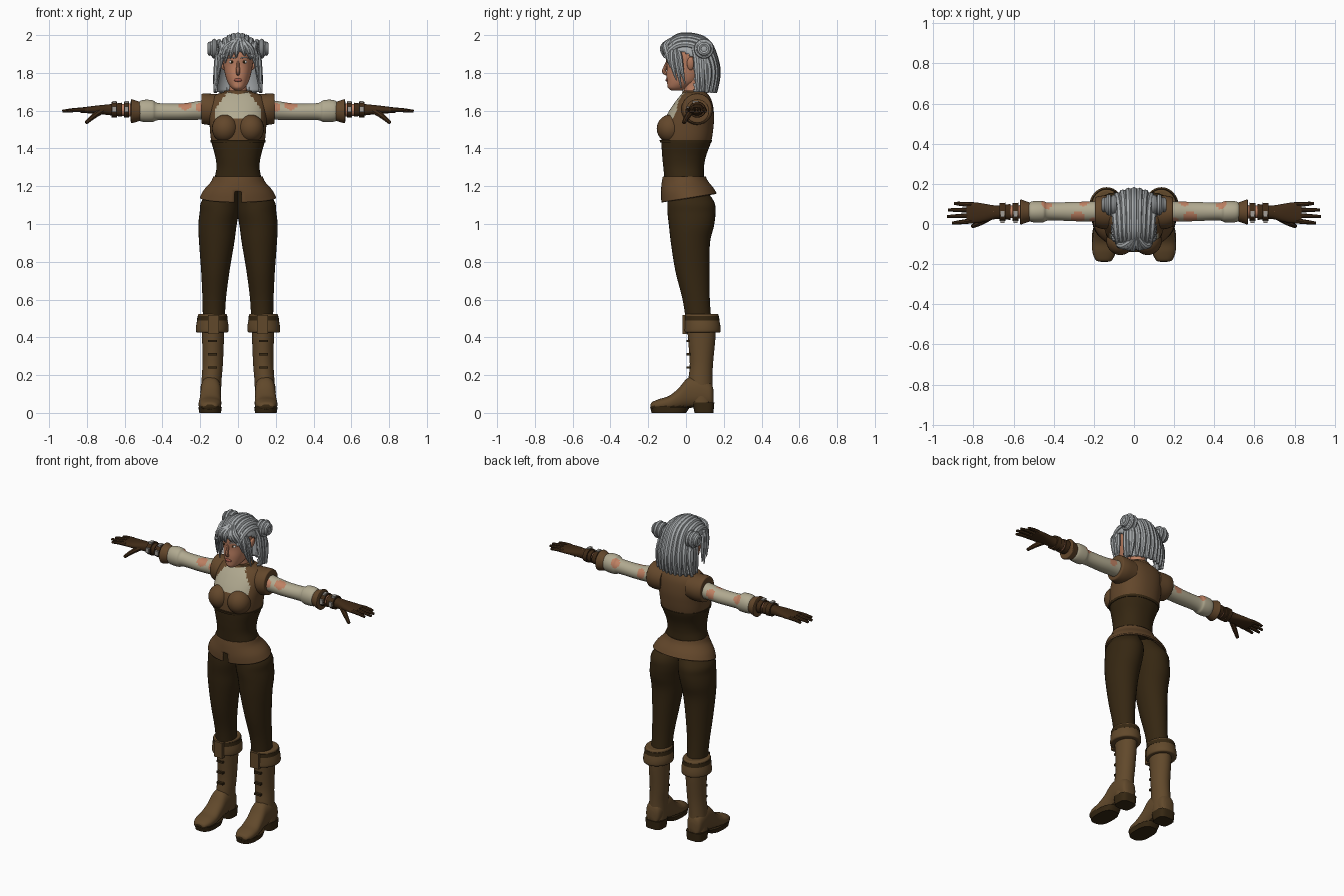
import bpy, bmesh, math
from mathutils import Vector, Matrix

old = bpy.data.objects.get("Cube")
if old:
    bpy.data.objects.remove(old, do_unlink=True)


def material(name, *rgb):
    m = bpy.data.materials.new(name)
    m.use_nodes = True
    m.diffuse_color = (*rgb, 1)
    bsdf = next(n for n in m.node_tree.nodes if n.type == 'BSDF_PRINCIPLED')
    bsdf.inputs["Base Color"].default_value = (*rgb, 1)
    bsdf.inputs["Roughness"].default_value = .8
    return m


HAIR = material("silver_hair", .38, .4, .41)
SKIN = material("skin", .52, .22, .125)
VEST = material("brown_leather", .125, .063, .024)
DARK = material("dark_cloth", .036, .02, .006)
SHIRT = material("cream_linen", .44, .4, .28)
BOOT = material("boot_leather", .12, .066, .024)
GLOVE = material("glove_leather", .05, .023, .008)
METAL = material("buckle_metal", .36, .34, .31)
LIPS = material("lips", .36, .1, .07)
WHITE = material("eye_white", .6, .6, .58)
parts = []


def finish(name, bm, mats, paint=None, mirror=False, solid=0):
    bmesh.ops.recalc_face_normals(bm, faces=bm.faces)
    for f in bm.faces:
        f.material_index = paint(f.calc_center_median()) if paint else 0
    me = bpy.data.meshes.new(name)
    bm.to_mesh(me)
    bm.free()
    for m in mats:
        me.materials.append(m)
    ob = bpy.data.objects.new(name, me)
    bpy.context.collection.objects.link(ob)
    if solid:
        mod = ob.modifiers.new("thickness", 'SOLIDIFY')
        mod.thickness, mod.offset = solid, 0
    if mirror:
        ob.modifiers.new("mirror", 'MIRROR')
    parts.append(ob)
    return ob


def blend(p, i, t):
    # Catmull-Rom blend between ring i and ring i + 1
    a, b, c, d = (p[max(0, min(len(p) - 1, i + k))] for k in (-1, 0, 1, 2))
    return [w + t / 2 * (x - v + t * (2*v - 5*w + 4*x - y + t * (3*w - v - 3*x + y)))
            for v, w, x, y in zip(a, b, c, d)]


def loft(name, axis, rings, *mats, sides=32, steps=5, power=1, cut=None, shape=None, **kw):
    """Each ring: position on the axis, then min and max of the other two axes."""
    full = [blend(rings, i, s / steps) for i in range(len(rings) - 1) for s in range(steps)]
    full.append(rings[-1])
    bm, loops = bmesh.new(), []
    for t, a0, a1, b0, b1 in full:
        loop = []
        for k in range(sides):
            ang = math.tau * k / sides
            c, s = (math.copysign(abs(v) ** power, v) for v in (math.cos(ang), math.sin(ang)))
            co = [(a0 + a1 + (a1 - a0) * c) / 2, (b0 + b1 + (b1 - b0) * s) / 2]
            co.insert("xyz".index(axis), t)
            loop.append(bm.verts.new(shape(*co) if shape else co))
        loops.append(loop)
    for lo, hi in zip(loops, loops[1:]):
        for k in range(sides):
            n = (k + 1) % sides
            bm.faces.new((lo[k], lo[n], hi[n], hi[k]))
    for end in (loops[0], loops[-1]):
        bm.faces.new(end)
    if cut:
        gone = [f for f in bm.faces if cut(f.calc_center_median())]
        bmesh.ops.delete(bm, geom=gone, context='FACES')
    return finish(name, bm, mats, **kw)


def ball(name, at, size, mat, turn=0, **kw):
    bm = bmesh.new()
    m = Matrix.Translation(at) @ Matrix.Rotation(turn, 4, 'Y') @ Matrix.Diagonal((*size, 1))
    bmesh.ops.create_uvsphere(bm, u_segments=24, v_segments=14, radius=1, matrix=m)
    return finish(name, bm, [mat], **kw)


def block(name, at, size, mat, **kw):
    bm = bmesh.new()
    bmesh.ops.create_cube(bm, size=1, matrix=Matrix.Translation(at) @ Matrix.Diagonal((*size, 1)))
    return finish(name, bm, [mat], **kw)


def tubes(name, paths, mat, radius, taper, mirror=False, cyclic=False):
    cu = bpy.data.curves.new(name, 'CURVE')
    cu.dimensions, cu.bevel_depth, cu.bevel_resolution = '3D', radius, 2
    cu.resolution_u, cu.use_fill_caps = 5, True
    for path in paths:
        sp = cu.splines.new('NURBS')
        sp.points.add(len(path) - 1)
        for i, (p, co) in enumerate(zip(sp.points, path)):
            p.co = (*co, 1)
            p.radius = taper[min(i, len(taper) - 1)]
        sp.order_u, sp.use_endpoint_u, sp.use_cyclic_u = 3, not cyclic, cyclic
    cu.materials.append(mat)
    ob = bpy.data.objects.new(name, cu)
    bpy.context.collection.objects.link(ob)
    bpy.ops.object.select_all(action='DESELECT')
    ob.select_set(True)
    bpy.context.view_layer.objects.active = ob
    bpy.ops.object.convert(target='MESH')
    ob = bpy.context.view_layer.objects.active
    if mirror:
        ob.modifiers.new("mirror", 'MIRROR')
    parts.append(ob)


def sym(*rows):
    # rings centred on x = 0, given as z, half width, front, back
    return [(z, -w, w, f, b) for z, w, f, b in rows]


# Torso: corset, vest and the shirt window
def torso_paint(c):
    if c.z < 1.44:
        return 0
    window = c.y < .02 and c.z > 1.56 and abs(c.x) < .118 - max(0, c.z - 1.61) * .7
    return 2 if window else 1


loft("torso", 'z', sym((1.2, .127, -.11, .09), (1.24, .124, -.114, .094), (1.3, .114, -.12, .095),
     (1.36, .121, -.126, .106), (1.44, .142, -.13, .134), (1.52, .15, -.125, .146),
     (1.58, .153, -.1, .148), (1.64, .15, -.062, .14), (1.68, .125, -.03, .122),
     (1.7, .07, -.01, .1)), DARK, VEST, SHIRT, sides=64, steps=8, power=.88, paint=torso_paint)
ball("bust_cup", (.068, -.083, 1.505), (.07, .072, .074), VEST, mirror=True)
loft("corset_hem", 'z', sym((1.432, .145, -.138, .135), (1.446, .147, -.14, .139)), DARK, power=.88)
loft("vest_shoulder", 'x', [(.09, -.02, .14, 1.53, 1.685), (.15, -.025, .142, 1.525, 1.69),
     (.188, -.015, .135, 1.53, 1.69), (.194, -.008, .128, 1.54, 1.68)], VEST, mirror=True)
loft("collar", 'z', sym((1.66, .1, -.045, .125), (1.69, .078, -.022, .11), (1.708, .072, -.02, .105)), VEST)
loft("peplum", 'z', sym((1.25, .126, -.118, .1), (1.22, .14, -.124, .112), (1.175, .178, -.128, .14),
     (1.135, .198, -.126, .158)), VEST, sides=64, solid=.01,
     shape=lambda x, y, z: (x, y, z + (1.25 - z) * y * 1.4),
     cut=lambda c: abs(c.y) < .07 and abs(c.x) < .05 or c.y < 0 and abs(c.x) < (1.2 - c.z) * .3)

# Legs and boots
loft("trouser_leg", 'z', [(1.2, .0, .13, -.09, .09), (1.12, -.006, .193, -.098, .148),
     (1.06, -.004, .203, -.098, .156), (.99, .008, .21, -.09, .148), (.9, .02, .206, -.08, .127),
     (.75, .045, .195, -.056, .124), (.6, .064, .188, -.018, .126), (.48, .07, .186, .0, .135)],
     DARK, mirror=True)
loft("boot_shaft", 'z', [(.48, .07, .192, .005, .158), (.4, .074, .19, .01, .156),
     (.26, .08, .188, .02, .143), (.16, .088, .194, .012, .14), (.05, .09, .202, .02, .144)],
     BOOT, mirror=True)
loft("boot_cuff", 'z', [(.425, .064, .208, .0, .168), (.43, .052, .222, -.01, .182),
     (.46, .05, .222, -.01, .182), (.5, .058, .214, -.008, .174), (.522, .06, .21, -.005, .17),
     (.524, .075, .19, .005, .155)], BOOT, steps=4, mirror=True)
loft("cuff_band", 'z', [(.488, .054, .217, -.01, .177), (.512, .056, .215, -.009, .175)],
     DARK, mirror=True)
block("cuff_flap", (.13, -.006, .468), (.06, .026, .1), BOOT, mirror=True)
loft("foot", 'y', [(-.188, .125, .172, .02, .045), (-.178, .108, .192, .015, .058),
     (-.14, .092, .207, .012, .074), (-.09, .088, .208, .012, .09), (-.04, .09, .202, .015, .13),
     (.01, .09, .198, .025, .185), (.07, .09, .2, .03, .19), (.13, .1, .194, .03, .16),
     (.146, .125, .17, .04, .12)], BOOT, DARK, power=.85, mirror=True,
     paint=lambda c: 1 if c.z < .036 else 0)
loft("sole", 'z', [(.0, .09, .205, -.182, .0), (.03, .086, .21, -.19, .02)], DARK, power=.75, mirror=True)
loft("heel", 'z', [(.0, .092, .2, .045, .145), (.055, .088, .204, .035, .15)], DARK, power=.6, mirror=True)
for i in range(3):
    block("boot_lace", (.135, .013, .24 + i * .07), (.045, .02, .012), DARK, mirror=True)


# Arms, with bare patches on the sleeve
def sleeve_paint(c):
    spots = ((.28, .03, 1.635, .035), (.2, .02, 1.62, .025), (.44, .09, 1.62, .03), (.25, .1, 1.61, .03))
    return any((c - Vector(s[:3])).length < s[3] for s in spots)


loft("sleeve", 'x', [(.14, .01, .115, 1.55, 1.66), (.2, .012, .112, 1.552, 1.652),
     (.3, .014, .11, 1.55, 1.638), (.42, .018, .106, 1.55, 1.64), (.455, .008, .114, 1.54, 1.656),
     (.51, .01, .112, 1.542, 1.655), (.54, .03, .092, 1.56, 1.63)], SHIRT, SKIN, sides=48,
     steps=8, paint=sleeve_paint, mirror=True)
loft("sleeve_cuff", 'x', [(.515, .014, .106, 1.548, 1.645), (.545, .004, .116, 1.538, 1.655),
     (.565, -.002, .122, 1.535, 1.66), (.568, .015, .105, 1.55, 1.64)], VEST, mirror=True)
loft("forearm", 'x', [(.53, .027, .095, 1.565, 1.64), (.7, .032, .088, 1.58, 1.632)], SKIN, mirror=True)
for x in (.59, .655):
    loft("wrist_strap", 'x', [(x - .014, .014, .106, 1.563, 1.648), (x + .014, .014, .104, 1.565, 1.646)],
         GLOVE, steps=2, mirror=True)
    block("wrist_buckle", (x, .013, 1.608), (.022, .014, .03), METAL, mirror=True)
    block("top_buckle", (x, .05, 1.645), (.02, .03, .014), METAL, mirror=True)
loft("glove", 'x', [(.615, .02, .1, 1.568, 1.642), (.68, .026, .092, 1.576, 1.634),
     (.74, .012, .1, 1.582, 1.628), (.79, .004, .108, 1.586, 1.622), (.835, .004, .108, 1.588, 1.616)],
     GLOVE, power=.85, mirror=True)
fingers = [[(.81, .015 + i * .027, 1.604), (.86, .01 + i * .03, 1.606), (tip, .004 + i * .033, 1.597)]
           for i, tip in enumerate((.905, .93, .925, .895))]
tubes("glove_fingers", fingers, GLOVE, .0125, (1, .95, .6), mirror=True)
tubes("glove_thumb", [[(.72, .035, 1.6), (.765, .005, 1.575), (.805, -.012, 1.535)]],
      GLOVE, .016, (1.1, 1, .6), mirror=True)

# Head and face
loft("neck", 'z', sym((1.66, .055, -.01, .09), (1.72, .046, -.012, .08), (1.78, .05, -.02, .08)), SKIN)
loft("head", 'z', sym((1.708, .018, -.08, -.02), (1.722, .036, -.096, .01), (1.75, .055, -.1, .06),
     (1.79, .068, -.103, .09), (1.84, .077, -.102, .108), (1.9, .083, -.108, .118),
     (1.95, .07, -.09, .105), (1.98, .03, -.04, .06)), SKIN, power=.92)
tubes("nose", [[(0, -.1, 1.86), (0, -.112, 1.825), (0, -.12, 1.803), (0, -.1, 1.793)]],
      SKIN, .012, (.5, .8, 1, .7))
ball("lips", (0, -.1, 1.762), (.022, .008, .009), LIPS)
ball("eye", (.032, -.091, 1.858), (.016, .009, .008), WHITE, mirror=True)
ball("iris", (.032, -.098, 1.858), (.006, .004, .007), DARK, mirror=True)
tubes("eyebrow", [[(.014, -.105, 1.878), (.035, -.102, 1.886), (.054, -.088, 1.878)]],
      HAIR, .004, (1, 1, .4), mirror=True)
ball("ear", (.084, .025, 1.85), (.012, .02, .036), SKIN, turn=.25, mirror=True)

# Hair: cap, swept locks, fringe and two buns
loft("hair_cap", 'z', sym((1.69, .118, .0, .15), (1.76, .115, -.04, .155), (1.83, .108, -.08, .153),
     (1.9, .104, -.115, .145), (1.95, .09, -.108, .125), (1.98, .06, -.07, .09), (1.992, .02, -.01, .04)),
     HAIR, sides=48, solid=.008,
     cut=lambda c: c.z < 1.7 or c.z < 1.91 and c.y < .045 - max(0, c.z - 1.88) * 2)
swept = []
for i in range(9):
    x = (i - 4) / 4
    drop = .045 * x * x
    swept.append([(x * .075, -.112, 1.925 - drop), (x * .085, -.07, 1.99 - drop), (x * .09, .02, 2 - drop),
                  (x * .095, .12 - drop, 1.97 - drop), (x * .108, .163 - drop, 1.85),
                  (x * .116, .168 - drop, 1.77), (x * .12, .155 - drop, 1.695)])
tubes("swept_locks", swept, HAIR, .019, (.6, .9, 1, 1, 1, .9, .5))
side = [[(.085, y - .02, 1.95), (.106, y, 1.9), (.113, y + .005, 1.8), (.122, y + .01, 1.7)]
        for y in (.055, .08, .105)]
tubes("side_locks", side, HAIR, .018, (.8, 1, 1, .4), mirror=True)
front = [[(.06, -.06, 1.96), (.095, -.08 + k, 1.91), (.1, -.07 + k, 1.82), (.112, -.05 + k, low)]
         for k, low in ((0, 1.76), (.025, 1.72), (.045, 1.74))]
tubes("front_locks", front, HAIR, .015, (1, 1, .9, .2), mirror=True)
fringe = [[(.015, -.06, 1.982), (x * .6, -.115, 1.955), (x, -.13 + abs(x) * .35, 1.915), (x * 1.2, -.115 + abs(x) * .4, low)]
          for x, low in ((-.078, 1.82), (-.058, 1.85), (-.034, 1.875), (-.008, 1.88),
                         (.03, 1.89), (.055, 1.87), (.078, 1.83))]
tubes("fringe", fringe, HAIR, .017, (.7, 1, 1, .2))
ball("bun", (.122, .095, 1.928), (.038, .044, .046), HAIR, mirror=True)
coils = []
for dx, r in ((-.022, .04), (.004, .042), (.027, .026)):
    coils.append([(.122 + dx, .095 + r * math.cos(a), 1.928 + r * math.sin(a))
                  for a in (math.tau * k / 10 for k in range(10))])
tubes("bun_coils", coils, HAIR, .013, (1,), mirror=True, cyclic=True)

# Smooth shading with sharp edges kept
bpy.ops.object.select_all(action='DESELECT')
for ob in parts:
    ob.select_set(True)
bpy.context.view_layer.objects.active = parts[0]
bpy.ops.object.shade_smooth_by_angle(angle=math.radians(42))
